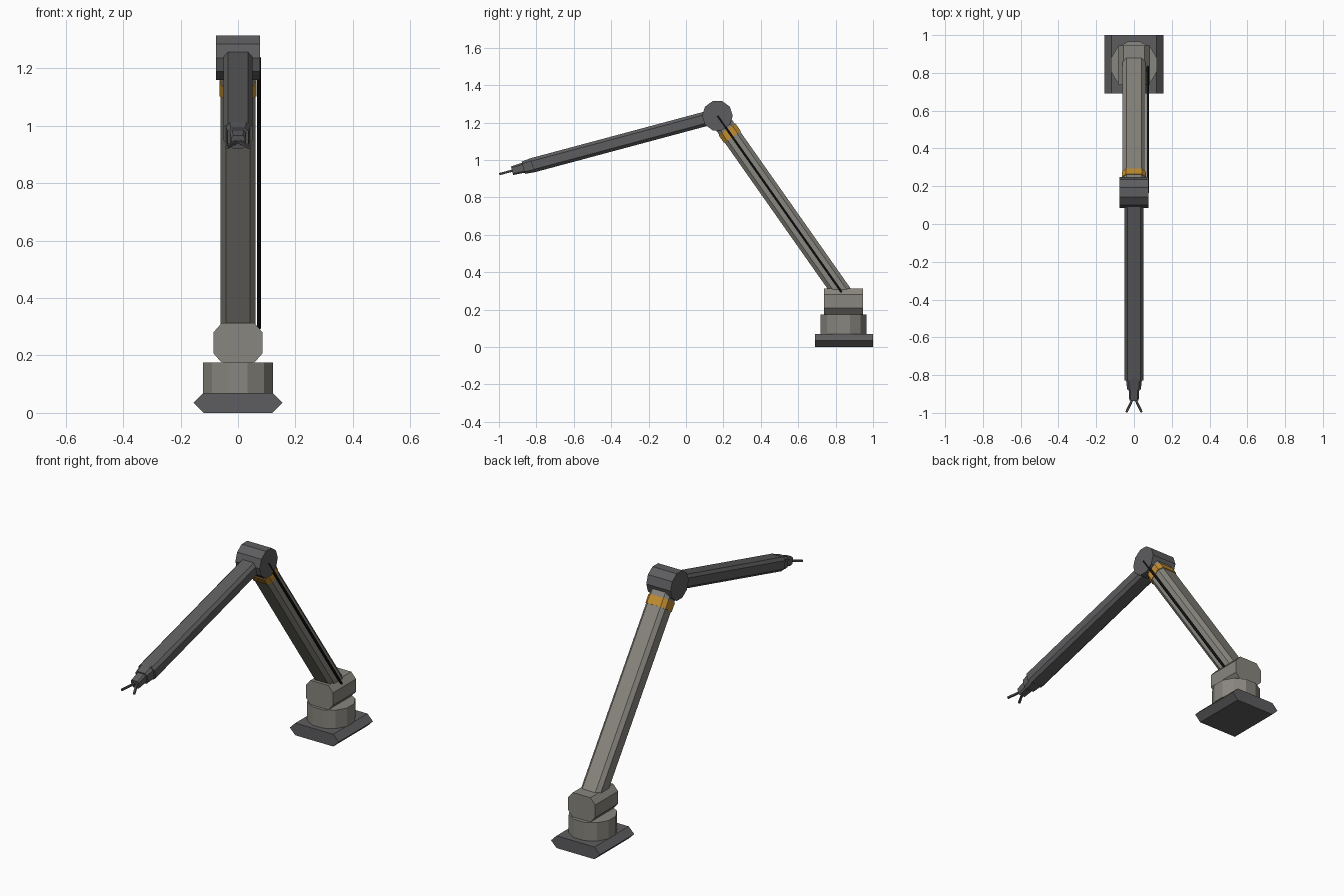
import bpy, bmesh, math
from mathutils import Vector

if "Cube" in bpy.data.objects:
    bpy.data.objects.remove(bpy.data.objects["Cube"])


def material(name, r, g, b):
    m = bpy.data.materials.new(name)
    m.diffuse_color = (r, g, b, 1)
    m.use_nodes = True
    m.node_tree.nodes["Principled BSDF"].inputs["Base Color"].default_value = m.diffuse_color
    return m


dark = material("dark_grey", 0.11, 0.11, 0.115)
warm = material("warm_grey", 0.25, 0.24, 0.21)
black = material("black", 0.01, 0.01, 0.01)
orange = material("orange", 0.55, 0.27, 0.03)


def chamfered(w, h, c, d=None):
    """Rectangle outline (half sizes w, h) with cut corners."""
    d = c if d is None else d
    pts = [(w, d - h), (w, h - d), (w - c, h), (c - w, h),
           (-w, h - d), (-w, d - h), (c - w, -h), (w - c, -h)]
    return [p for i, p in enumerate(pts)
            if math.dist(p, pts[i - 1]) > 1e-6]


def ngon(r, n, turn=0.0):
    return [(r * math.cos(math.tau * i / n + turn),
             r * math.sin(math.tau * i / n + turn)) for i in range(n)]


def prism(name, profile, p0, p1, mat, taper=1.0):
    """Sweep a flat profile straight from p0 to p1."""
    p0, p1 = Vector(p0), Vector(p1)
    d = (p1 - p0).normalized()
    u = Vector((1, 0, 0)) if abs(d.x) < 0.9 else Vector((0, 1, 0))
    u = (u - d * u.dot(d)).normalized()
    v = d.cross(u)
    bm = bmesh.new()
    rings = [[bm.verts.new(p + (u * a + v * b) * s) for a, b in profile]
             for p, s in ((p0, 1.0), (p1, taper))]
    n = len(profile)
    for i in range(n):
        j = (i + 1) % n
        bm.faces.new((rings[0][i], rings[0][j], rings[1][j], rings[1][i]))
    bm.faces.new(rings[0][::-1])
    bm.faces.new(rings[1])
    bmesh.ops.recalc_face_normals(bm, faces=bm.faces)
    mesh = bpy.data.meshes.new(name)
    bm.to_mesh(mesh)
    bm.free()
    mesh.materials.append(mat)
    ob = bpy.data.objects.new(name, mesh)
    bpy.context.collection.objects.link(ob)
    return ob


# Base plate, turntable and shoulder block
prism("base_plate", chamfered(0.155, 0.035, 0.035), (0, 0.69, 0.035), (0, 1.0, 0.035), dark)
prism("turntable", ngon(0.127, 12, math.radians(15)), (0, 0.843, 0.07), (0, 0.843, 0.175), warm)
prism("shoulder", chamfered(0.086, 0.07, 0.03, 0.034), (0, 0.737, 0.244), (0, 0.945, 0.244), warm)

# Elbow joint
elbow = Vector((0, 0.168, 1.237))
prism("elbow", ngon(0.082, 10), elbow - Vector((0.077, 0, 0)), elbow + Vector((0.077, 0, 0)), dark)

# Upper arm with its coloured band and side cable
foot = Vector((0, 0.845, 0.275))
down = (foot - elbow).normalized()
prism("upper_arm", chamfered(0.061, 0.051, 0.02), elbow, foot, warm)
prism("arm_band", chamfered(0.064, 0.055, 0.021), elbow + down * 0.09, elbow + down * 0.14, orange)
side = Vector((0.073, 0, 0))
prism("side_cable", ngon(0.007, 6), elbow + side, Vector((0.073, 0.832, 0.294)), black)


def reach(y, x=0.0):
    """Point on the forearm line at depth y."""
    return Vector((x, y, elbow.z + (y - elbow.y) * 0.268))


# Forearm, wrist and hand
prism("forearm", chamfered(0.051, 0.039, 0.016), elbow, reach(-0.822), dark)
prism("wrist", chamfered(0.043, 0.04, 0.014), reach(-0.81), reach(-0.87), dark, 0.85)
prism("hand", chamfered(0.029, 0.028, 0.009), reach(-0.86), reach(-0.93), dark, 0.85)

# Pair of spread gripper fingers
for s, label in ((-1, "left"), (1, "right")):
    prism(label + "_finger", chamfered(0.006, 0.006, 0.002),
          reach(-0.92, s * 0.004), reach(-0.996, s * 0.04), dark)
